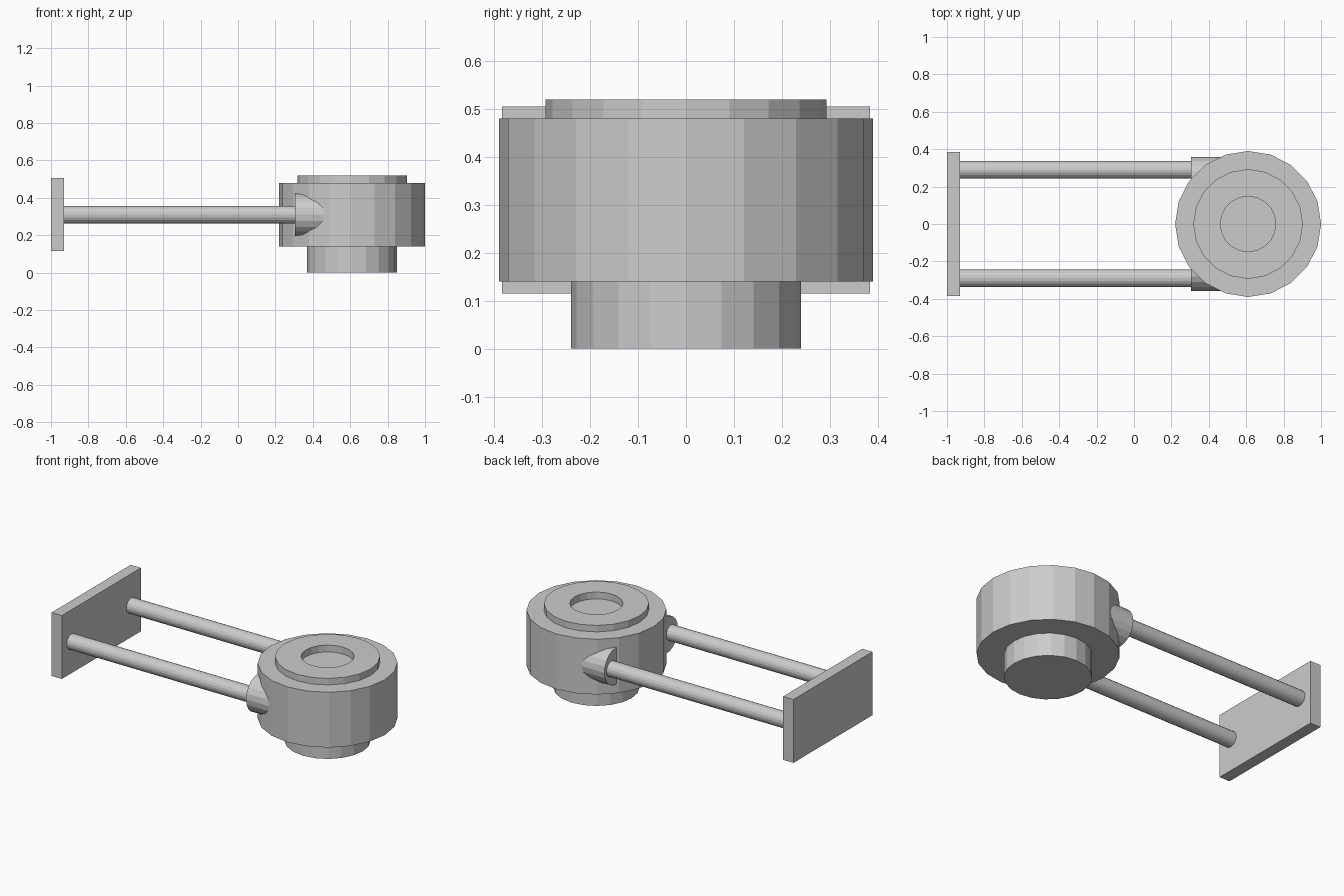
import bpy, bmesh
from math import pi, cos, sin

if "Cube" in bpy.data.objects:
    bpy.data.objects.remove(bpy.data.objects["Cube"])

SIDES = 20
CX = 0.61      # axis of the round body
ROD_Z = 0.31   # height of the rods


def make_object(name, bm):
    bmesh.ops.recalc_face_normals(bm, faces=bm.faces)
    mesh = bpy.data.meshes.new(name)
    bm.to_mesh(mesh)
    bm.free()
    obj = bpy.data.objects.new(name, mesh)
    bpy.context.collection.objects.link(obj)
    return obj


def turned(name, profile):
    """Closed solid turned about the body axis from (radius, z) points."""
    bm = bmesh.new()
    rings = [[bm.verts.new((CX + r * cos(2 * pi * i / SIDES),
                            r * sin(2 * pi * i / SIDES), z))
              for i in range(SIDES)] for r, z in profile]
    for a, b in zip(rings, rings[1:]):
        for i in range(SIDES):
            j = (i + 1) % SIDES
            bm.faces.new((a[i], a[j], b[j], b[i]))
    bm.faces.new(rings[0])
    bm.faces.new(rings[-1])
    return make_object(name, bm)


def bar(name, x0, x1, y, radius):
    """Cylinder lying along x."""
    bpy.ops.mesh.primitive_cylinder_add(
        vertices=SIDES, radius=radius, depth=x1 - x0,
        location=((x0 + x1) / 2, y, ROD_Z), rotation=(0, pi / 2, 0))
    bpy.context.object.name = name


# Round body: foot, drum, raised collar and shallow recess
turned("round_body", [(0.24, 0), (0.24, 0.14), (0.39, 0.14), (0.39, 0.48),
                      (0.293, 0.48), (0.293, 0.52), (0.148, 0.52), (0.148, 0.478)])

# Rods and the sockets that join them to the body
for label, side in (("front", -1), ("back", 1)):
    bar(label + "_rod", -0.935, 0.40, side * 0.29, 0.047)
    bar(label + "_socket", 0.305, 0.60, side * 0.245, 0.113)

# Mounting plate
bpy.ops.mesh.primitive_cube_add(size=1, location=(-0.965, 0, 0.31))
plate = bpy.context.object
plate.name = "mounting_plate"
plate.scale = (0.07, 0.768, 0.39)
